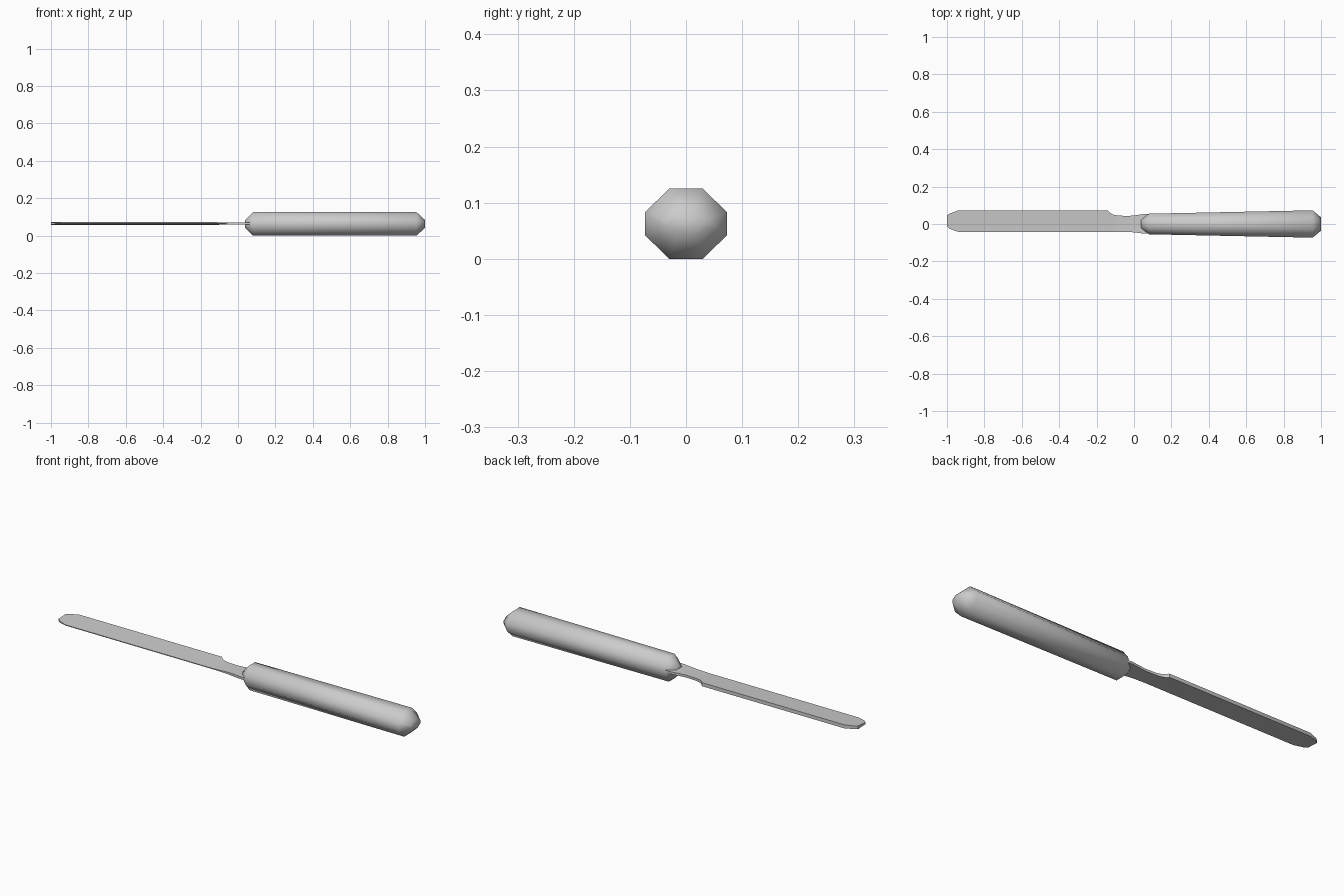
import bpy, math

if "Cube" in bpy.data.objects:
    bpy.data.objects.remove(bpy.data.objects["Cube"])

ZC = 0.0625  # height of the knife's centre plane


def loft(name, rings, angle):
    """Skin a list of equal-sized vertex rings and cap both ends."""
    n = len(rings[0])
    verts = [v for ring in rings for v in ring]
    faces = [tuple(range(n))[::-1],
             tuple(range((len(rings) - 1) * n, len(rings) * n))]
    for r in range(len(rings) - 1):
        for i in range(n):
            j = (i + 1) % n
            faces.append((r * n + i, r * n + j, (r + 1) * n + j, (r + 1) * n + i))
    mesh = bpy.data.meshes.new(name)
    mesh.from_pydata(verts, [], faces)
    obj = bpy.data.objects.new(name, mesh)
    bpy.context.collection.objects.link(obj)
    bpy.ops.object.select_all(action='DESELECT')
    obj.select_set(True)
    bpy.context.view_layer.objects.active = obj
    bpy.ops.object.mode_set(mode='EDIT')
    bpy.ops.mesh.select_all(action='SELECT')
    bpy.ops.mesh.normals_make_consistent(inside=False)
    bpy.ops.object.mode_set(mode='OBJECT')
    bpy.ops.object.shade_smooth_by_angle(angle=math.radians(angle))
    return obj


def octagon(x, hy, hz):
    """Chamfered rectangle across the handle."""
    fy, fz = hy * 0.41, hz * 0.33
    pts = [(hy, -fz), (hy, fz), (fy, hz), (-fy, hz),
           (-hy, fz), (-hy, -fz), (-fy, -hz), (fy, -hz)]
    return [(x, y, ZC + z) for y, z in pts]


# Handle: octagonal bar, widening to the butt, chamfered at both ends
loft("handle", [octagon(0.038, 0.022, 0.021), octagon(0.08, 0.055, 0.0625),
                octagon(0.955, 0.073, 0.0625), octagon(1.0, 0.036, 0.021)], 60)

# Blade and tang: (x, spine y, edge y, spine half thickness, edge half thickness)
stations = [
    (-1.0, 0.046, -0.012, 0.008, 0.005),
    (-0.985, 0.056, -0.026, 0.008, 0.004),
    (-0.94, 0.073, -0.042, 0.009, 0.002),
    (-0.14, 0.073, -0.043, 0.009, 0.002),
    (-0.13, 0.060, -0.043, 0.008, 0.002),
    (-0.115, 0.051, -0.043, 0.007, 0.002),
    (-0.085, 0.045, -0.042, 0.006, 0.003),
    (-0.03, 0.043, -0.042, 0.006, 0.005),
    (0.01, 0.047, -0.046, 0.006, 0.006),
    (0.05, 0.053, -0.051, 0.006, 0.006),
    (0.09, 0.053, -0.052, 0.006, 0.006),
]
loft("blade", [[(x, s, ZC + 0.002 + ts), (x, s, ZC + 0.002 - ts),
                (x, e, ZC + 0.002 - te), (x, e, ZC + 0.002 + te)]
               for x, s, e, ts, te in stations], 35)
